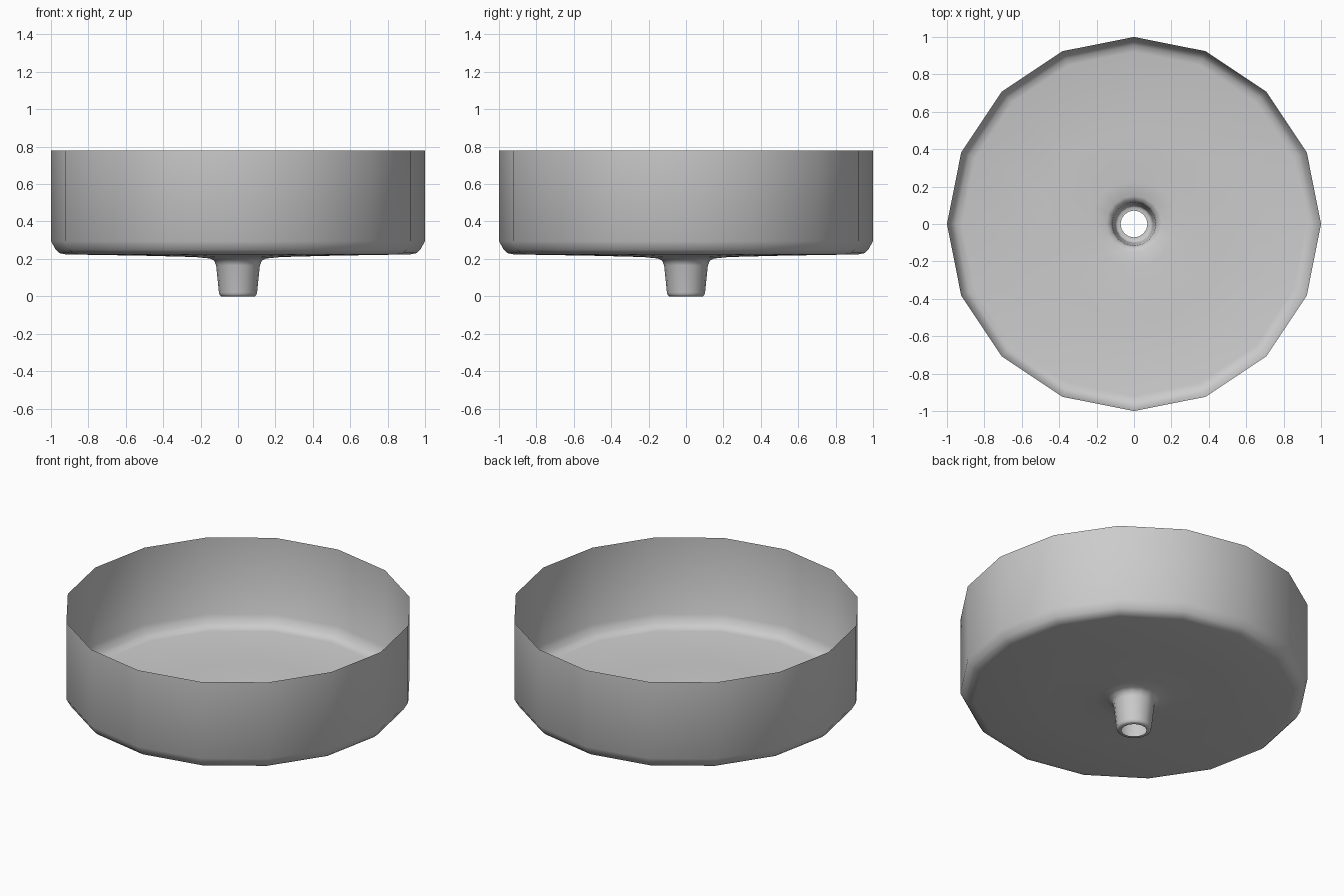
import bpy
import bmesh
from math import tau, cos, sin

SIDES = 16

cube = bpy.data.objects.get("Cube")
if cube:
    bpy.data.objects.remove(cube, do_unlink=True)

# Single plain grey finish
grey = bpy.data.materials.new("plain_grey")
grey.use_nodes = True
colour = (0.6, 0.6, 0.6, 1)
grey.diffuse_color = colour
grey.node_tree.nodes["Principled BSDF"].inputs["Base Color"].default_value = colour


def lathe(name, profile):
    """Spin a (radius, height) profile around z as an open thin shell."""
    bm = bmesh.new()
    rings = [[bm.verts.new((r * cos(tau * i / SIDES), r * sin(tau * i / SIDES), z))
              for i in range(SIDES)] for r, z in profile]
    for upper, lower in zip(rings, rings[1:]):
        for i in range(SIDES):
            j = (i + 1) % SIDES
            bm.faces.new((upper[i], lower[i], lower[j], upper[j]))
    mesh = bpy.data.meshes.new(name)
    bm.to_mesh(mesh)
    bm.free()
    mesh.shade_smooth()
    mesh.materials.append(grey)
    obj = bpy.data.objects.new(name, mesh)
    bpy.context.collection.objects.link(obj)
    return obj


# Basin: straight wall, rounded foot, nearly flat floor, open drain spout
wall = [(1, 0.78), (1, 0.295)]
foot = [(0.975, 0.25), (0.955, 0.231), (0.92, 0.224)]
floor = [(0.5, 0.217), (0.23, 0.21), (0.15, 0.202)]
spout = [(0.127, 0.19), (0.117, 0.165), (0.102, 0.02), (0.098, 0.006),
         (0.09, 0), (0.072, 0)]
lathe("basin_with_drain", wall + foot + floor + spout)
